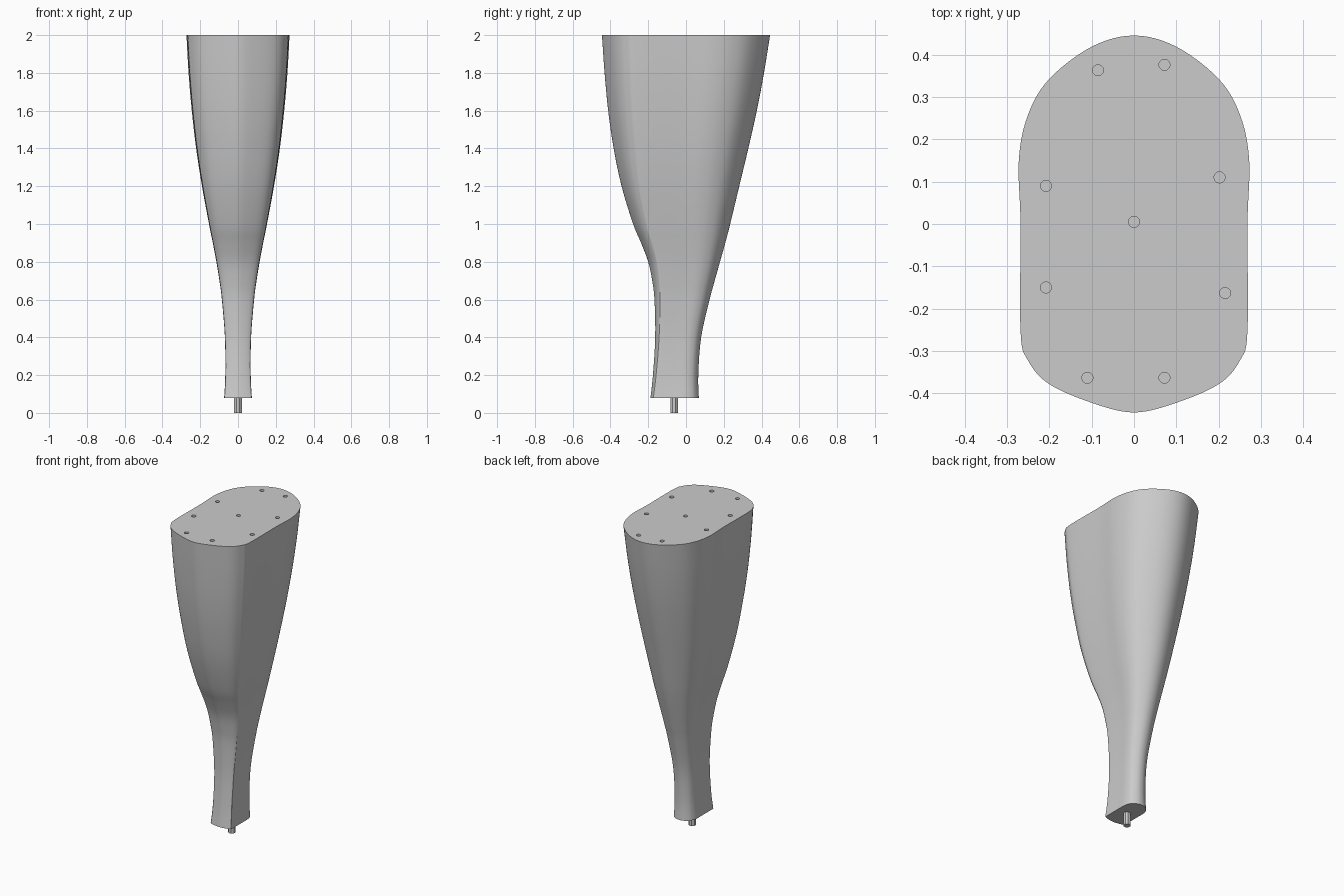
import bpy, bmesh, math
from mathutils import Vector

cube = bpy.data.objects.get("Cube")
if cube:
    bpy.data.objects.remove(cube, do_unlink=True)

grey = bpy.data.materials.new("plain grey")
grey.use_nodes = True
grey.diffuse_color = (0.6, 0.6, 0.6, 1)
grey.node_tree.nodes["Principled BSDF"].inputs["Base Color"].default_value = (0.6, 0.6, 0.6, 1)


def make_object(name, bm):
    bmesh.ops.recalc_face_normals(bm, faces=bm.faces)
    mesh = bpy.data.meshes.new(name)
    bm.to_mesh(mesh)
    bm.free()
    mesh.materials.append(grey)
    obj = bpy.data.objects.new(name, mesh)
    bpy.context.collection.objects.link(obj)
    return obj


def spline(a, b, c, d, t):
    """Smooth curve value between b and c."""
    return b + 0.5 * t * (c - a + t * (2 * a - 5 * b + 4 * c - d + t * (3 * (b - c) + d - a)))


def add_cylinder(bm, x, y, low, high, radius, sides):
    ring = [(x + radius * math.cos(math.tau * (i + 0.5) / sides),
             y + radius * math.sin(math.tau * (i + 0.5) / sides)) for i in range(sides)]
    rings = [[bm.verts.new((px, py, z)) for px, py in ring] for z in (low, high)]
    for i in range(sides):
        j = (i + 1) % sides
        bm.faces.new((rings[0][i], rings[0][j], rings[1][j], rings[1][i]))
    bm.faces.new(rings[0][::-1])
    bm.faces.new(rings[1])


# Outline of one half from front to back, as shares of half width and depth
top_half = [(0, 0), (.37, .026), (.74, .076), (.92, .138), (.985, .215), (.985, .5),
            (1, .67), (.92, .79), (.735, .885), (.37, .97), (0, 1)]
foot_half = [(0, 0), (.4, .012), (.75, .035), (.96, .06), (1, .1), (1, .45),
             (1, .7), (.92, .82), (.735, .91), (.37, .98), (0, 1)]


def outline(half, steps=6):
    loop = [Vector(p) for p in half + [(-x, v) for x, v in half[-2:0:-1]]]
    n = len(loop)
    return [spline(loop[i - 1], loop[i], loop[(i + 1) % n], loop[(i + 2) % n], s / steps)
            for i in range(n) for s in range(steps)]


# Height, front edge, back edge and half width of the tapered leg
stations = [Vector(s) for s in (
    (.08, -.188, .068, .073), (.2, -.175, .065, .067), (.4, -.163, .08, .069),
    (.6, -.167, .125, .085), (.7, -.179, .152, .098), (.8, -.2, .18, .114),
    (.9, -.238, .208, .133), (1, -.28, .234, .153), (1.2, -.341, .282, .19),
    (1.4, -.383, .33, .221), (1.6, -.412, .375, .244), (1.8, -.431, .413, .261),
    (2, -.445, .445, .272))]
path = []
last = len(stations) - 1
for i in range(last):
    nearby = [stations[min(max(i + k, 0), last)] for k in (-1, 0, 1, 2)]
    path += [spline(*nearby, s / 4) for s in range(4)]
path.append(stations[last])

# Leg body lofted between the two outlines
body = bmesh.new()
top_loop, foot_loop = outline(top_half), outline(foot_half)
rings = []
for z, front, back, half_width in path:
    blend = min(1, max(0, (z - .08) / 1.3))
    ring = [f.lerp(t, blend) for f, t in zip(foot_loop, top_loop)]
    rings.append([body.verts.new((p.x * half_width, front + p.y * (back - front), z)) for p in ring])
for low, high in zip(rings, rings[1:]):
    for i in range(len(low)):
        body.faces.new((low[i - 1], low[i], high[i], high[i - 1]))
body.faces.new(rings[0])
body.faces.new(rings[-1])
leg = make_object("leg_body", body)

# Screw holes sunk into the top
holes = bmesh.new()
for x, y in ((-.085, .363), (.072, .376), (.202, .11), (0, .005), (.215, -.163),
             (.072, -.363), (-.11, -.363), (-.208, -.15), (-.208, .09)):
    add_cylinder(holes, x, y, 1.95, 2.05, .013, 24)
cutter = make_object("hole_cutter", holes)
cutter.hide_render = True
cut = leg.modifiers.new("screw holes", "BOOLEAN")
cut.operation = "DIFFERENCE"
cut.solver = "EXACT"
cut.object = cutter

bpy.ops.object.select_all(action="DESELECT")
leg.select_set(True)
bpy.context.view_layer.objects.active = leg
bpy.ops.object.modifier_apply(modifier=cut.name)
bpy.data.objects.remove(cutter, do_unlink=True)
bpy.ops.object.shade_smooth_by_angle(angle=math.radians(35))

# Pin below the foot
pin = bmesh.new()
add_cylinder(pin, 0, -.063, 0, .1, .022, 8)
make_object("foot_pin", pin)
